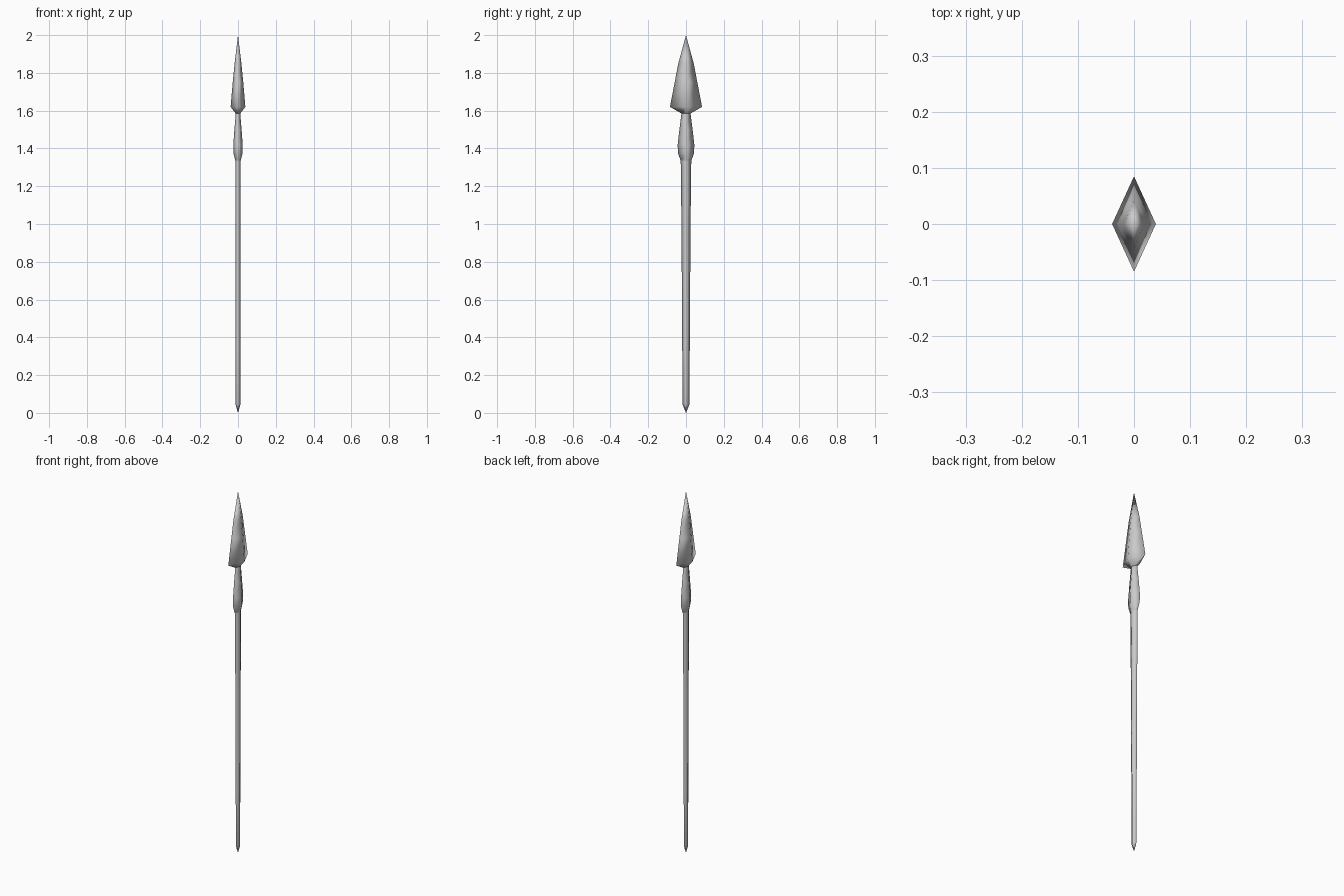
import bpy, bmesh

if "Cube" in bpy.data.objects:
    bpy.data.objects.remove(bpy.data.objects["Cube"])


def loft(name, rings, smooth=True):
    """Diamond cross-sections (z, half x, half y); zero size makes a point."""
    bm = bmesh.new()
    prev = None
    for z, a, b in rings:
        if a == 0:
            cur = [bm.verts.new((0, 0, z))] * 4
        else:
            cur = [bm.verts.new(p) for p in ((a, 0, z), (0, b, z), (-a, 0, z), (0, -b, z))]
        if prev:
            for i in range(4):
                j = (i + 1) % 4
                loop = list(dict.fromkeys((prev[i], prev[j], cur[j], cur[i])))
                bm.faces.new(loop)
        prev = cur
    bmesh.ops.recalc_face_normals(bm, faces=bm.faces)
    # open lofts: make sure normals face away from the axis
    for f in bm.faces:
        c = f.calc_center_median()
        if f.normal.x * c.x + f.normal.y * c.y < 0:
            f.normal_flip()
    mesh = bpy.data.meshes.new(name)
    bm.to_mesh(mesh)
    bm.free()
    for p in mesh.polygons:
        p.use_smooth = smooth
    obj = bpy.data.objects.new(name, mesh)
    bpy.context.collection.objects.link(obj)
    return obj


neck = (1.585, 0.012, 0.024)
collar = (1.335, 0.014, 0.028)

# leaf-shaped blade
loft("blade", [neck, (1.62, 0.039, 0.085), (1.75, 0.028, 0.060),
               (1.85, 0.018, 0.041), (2.0, 0, 0)])

# swollen socket between blade and shaft
loft("socket", [collar, (1.375, 0.024, 0.043), (1.42, 0.025, 0.044),
                (1.50, 0.019, 0.035), neck])

# tapered shaft with a pointed butt
loft("shaft", [(0, 0, 0), (0.045, 0.013, 0.018), (0.35, 0.013, 0.020),
               (0.66, 0.0135, 0.022), (1.0, 0.0135, 0.024), collar])
